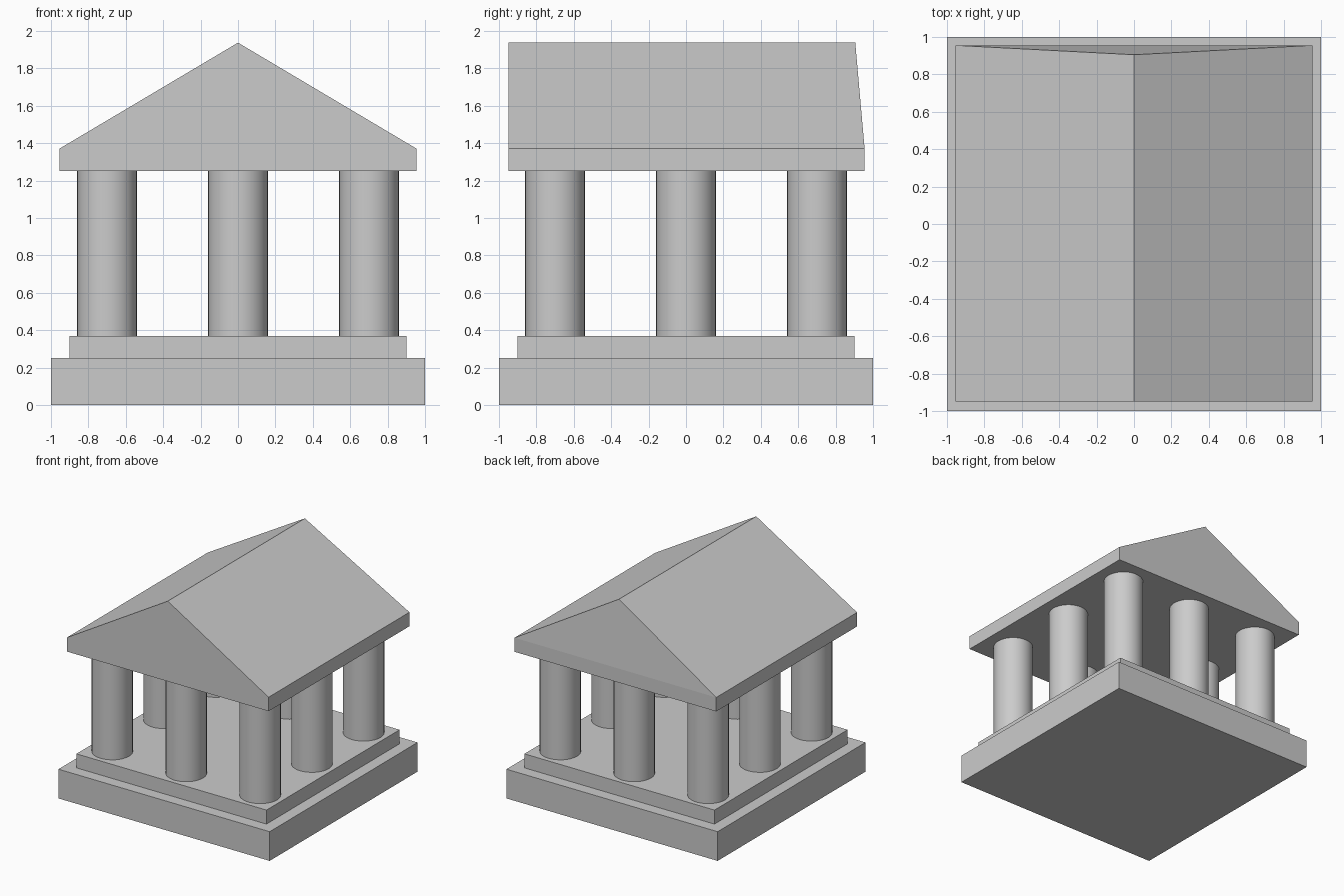
import bpy, bmesh, math

if "Cube" in bpy.data.objects:
    bpy.data.objects.remove(bpy.data.objects["Cube"])


def slab(name, half, z0, z1):
    """Square slab centred on the z axis."""
    bpy.ops.mesh.primitive_cube_add(size=1, location=(0, 0, (z0 + z1) / 2))
    ob = bpy.context.object
    ob.name = name
    ob.scale = (2 * half, 2 * half, z1 - z0)
    bpy.ops.object.transform_apply(location=False, rotation=False, scale=True)
    return ob


def column(name, x, y, z0, z1, radius=0.16):
    bpy.ops.mesh.primitive_cylinder_add(vertices=32, radius=radius, depth=z1 - z0,
                                        location=(x, y, (z0 + z1) / 2))
    ob = bpy.context.object
    ob.name = name
    bpy.ops.object.shade_smooth_by_angle(angle=math.radians(30))
    return ob


# Stepped base
slab("base", 1.0, 0.0, 0.25)
slab("upper_step", 0.9, 0.25, 0.37)

# Ring of eight columns, open in the middle
rows = {"front": -0.7, "middle": 0.0, "back": 0.7}
sides = {"left": -0.7, "centre": 0.0, "right": 0.7}
for row, y in rows.items():
    for side, x in sides.items():
        if x or y:
            column(f"column_{row}_{side}", x, y, 0.37, 1.25)

# Gabled roof: upright front gable, back gable leaning slightly forward
E, EAVE_Z, RIDGE_Z = 0.955, 1.37, 1.937
profile = [(-E, 1.25), (E, 1.25), (E, EAVE_Z), (0, RIDGE_Z), (-E, EAVE_Z)]
bm = bmesh.new()
front = [bm.verts.new((x, -0.95, z)) for x, z in profile]
back = [bm.verts.new((x, 0.905 if z == RIDGE_Z else E, z)) for x, z in profile]
n = len(profile)
for i in range(n):
    j = (i + 1) % n
    bm.faces.new((front[i], front[j], back[j], back[i]))
bm.faces.new(front)
# back end: upright eave band below, leaning triangle above
bm.faces.new((back[0], back[1], back[2], back[4]))
bm.faces.new((back[4], back[2], back[3]))
bmesh.ops.recalc_face_normals(bm, faces=bm.faces)
mesh = bpy.data.meshes.new("gabled_roof")
bm.to_mesh(mesh)
bm.free()
bpy.context.collection.objects.link(bpy.data.objects.new("gabled_roof", mesh))
